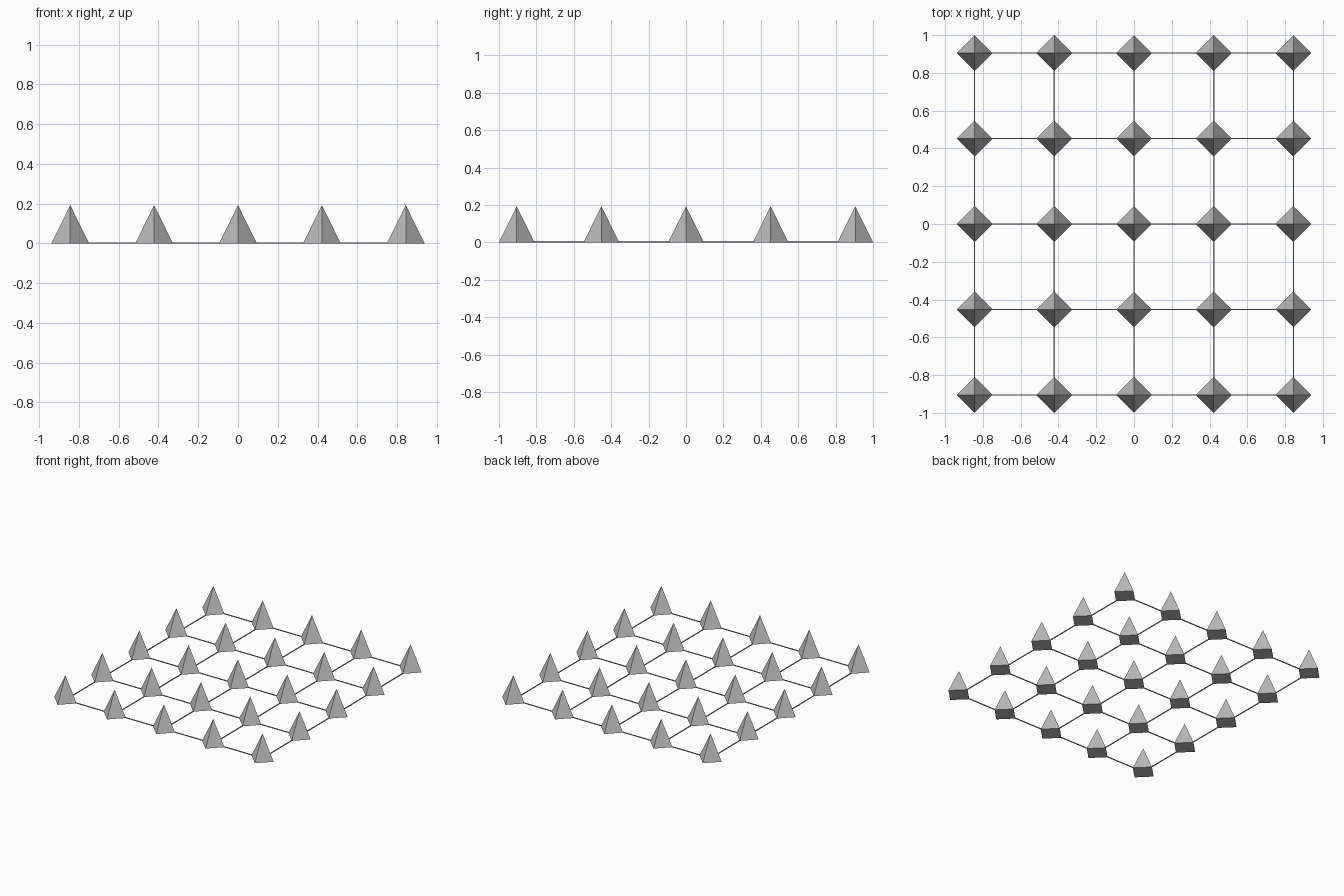
import bpy
import bmesh
from mathutils import Matrix, Vector

if "Cube" in bpy.data.objects:
    bpy.data.objects.remove(bpy.data.objects["Cube"], do_unlink=True)

COUNT = 5
STEP_X, STEP_Y = 0.422, 0.4525
RADIUS, HEIGHT = 0.095, 0.193
BAR = 0.006

grey = bpy.data.materials.new("stone_grey")
grey.use_nodes = True
colour = (0.5, 0.5, 0.5, 1)
grey.diffuse_color = colour
grey.node_tree.nodes["Principled BSDF"].inputs["Base Color"].default_value = colour


def add_object(name, bm, location):
    mesh = bpy.data.meshes.new(name)
    bm.to_mesh(mesh)
    bm.free()
    mesh.materials.append(grey)
    obj = bpy.data.objects.new(name, mesh)
    obj.location = location
    bpy.context.collection.objects.link(obj)


def pyramid(x, y):
    # Corners of the square base point along the grid lines
    bm = bmesh.new()
    bmesh.ops.create_cone(bm, cap_ends=True, segments=4, radius1=RADIUS,
                          radius2=0, depth=HEIGHT)
    bmesh.ops.remove_doubles(bm, verts=bm.verts, dist=0.0001)
    add_object("pyramid", bm, (x, y, HEIGHT / 2))


def bar(name, size, location):
    bm = bmesh.new()
    bmesh.ops.create_cube(bm, size=1, matrix=Matrix.Diagonal(Vector((*size, 1))))
    add_object(name, bm, location)


half = (COUNT - 1) / 2
xs = [(i - half) * STEP_X for i in range(COUNT)]
ys = [(i - half) * STEP_Y for i in range(COUNT)]

# Pyramids at every crossing
for x in xs:
    for y in ys:
        pyramid(x, y)

# Thin bars joining the pyramids
for y in ys:
    bar("cross_bar", (xs[-1] - xs[0], BAR, BAR), (0, y, BAR / 2))
for x in xs:
    bar("long_bar", (BAR, ys[-1] - ys[0], BAR), (x, 0, BAR / 2))
